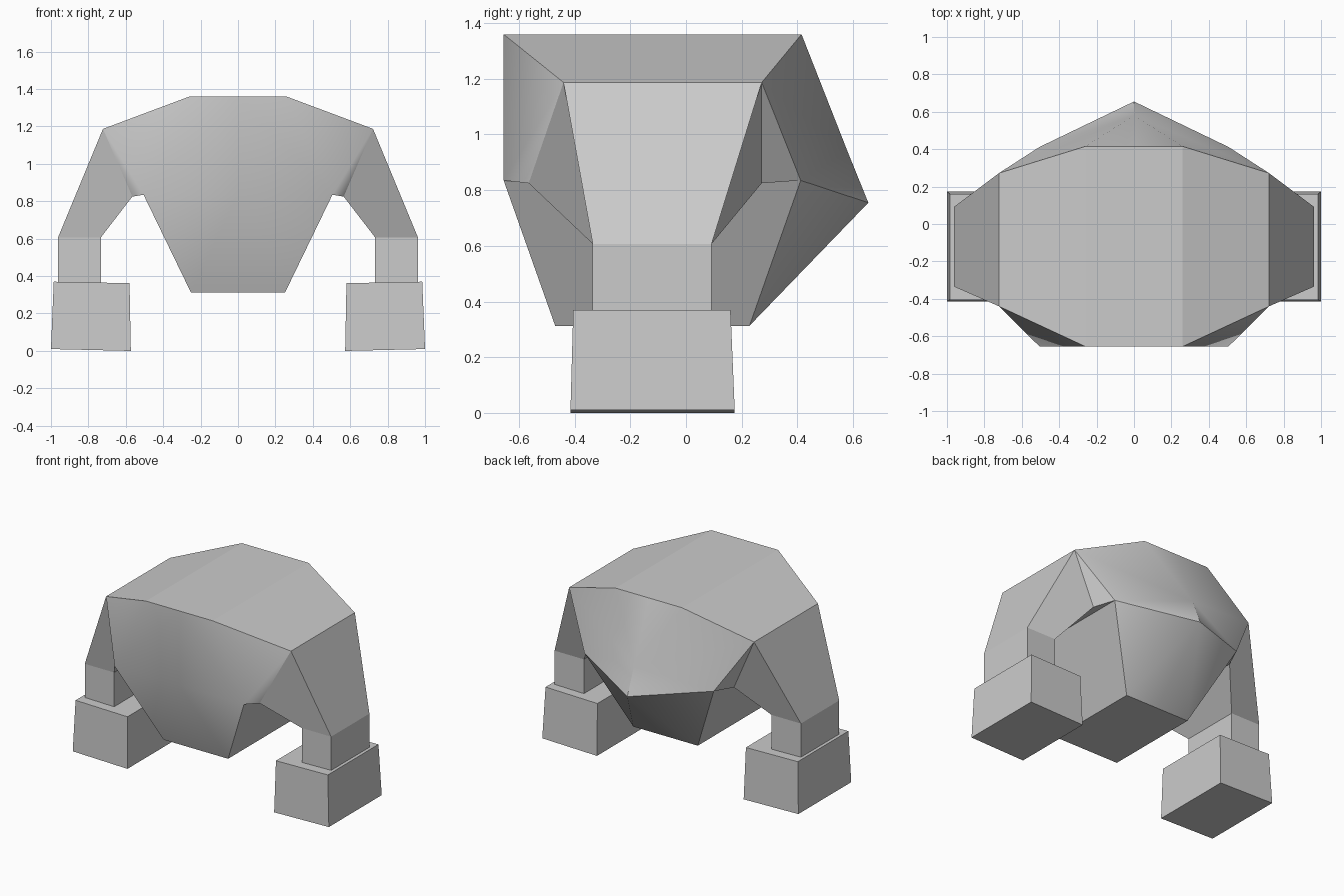
import bpy, bmesh, math

if "Cube" in bpy.data.objects:
    bpy.data.objects.remove(bpy.data.objects["Cube"])

grey = bpy.data.materials.new("plain grey")
grey.diffuse_color = (0.6, 0.6, 0.6, 1)
grey.use_nodes = True
grey.node_tree.nodes["Principled BSDF"].inputs["Base Color"].default_value = grey.diffuse_color


def make_part(name, points, faces):
    """Mesh from named right-hand points; faces given as lists of point names."""
    bm = bmesh.new()
    v = {k: bm.verts.new(p) for k, p in points.items()}
    for f in faces:
        bm.faces.new([v[k] for k in f.split()])
    # mirror the right half to the left, joining along the middle
    geom = bm.verts[:] + bm.faces[:]
    dup = bmesh.ops.duplicate(bm, geom=geom)["geom"]
    for e in dup:
        if isinstance(e, bmesh.types.BMVert):
            e.co.x *= -1
    bmesh.ops.remove_doubles(bm, verts=bm.verts[:], dist=0.001)
    bmesh.ops.recalc_face_normals(bm, faces=bm.faces[:])
    me = bpy.data.meshes.new(name)
    bm.to_mesh(me)
    bm.free()
    me.materials.append(grey)
    ob = bpy.data.objects.new(name, me)
    bpy.context.collection.objects.link(ob)
    return ob


# torso with arms: f = front, b = back, m = on the middle plane
body = make_part("torso_and_arms", {
    "mf_top": (0, -.655, 1.36), "mb_top": (0, .415, 1.36),
    "f_top": (.26, -.655, 1.36), "b_top": (.26, .415, 1.36),
    "f_shoulder": (.722, -.44, 1.187), "b_shoulder": (.722, .272, 1.187),
    "f_waist": (.505, -.655, .835), "b_waist": (.505, .412, .835),
    "f_pit": (.565, -.565, .825), "b_pit": (.565, .272, .825),
    "f_base": (.252, -.47, .313), "b_base": (.252, .228, .313),
    "mf_base": (0, -.47, .313), "mb_base": (0, .228, .313),
    "mf_waist": (0, -.655, .835), "spine": (0, .58, .94), "hump": (0, .655, .755),
    "f_out": (.962, -.335, .607), "b_out": (.962, .092, .607),
    "f_in": (.733, -.335, .607), "b_in": (.733, .092, .607),
    "f_out_low": (.962, -.335, .33), "b_out_low": (.962, .092, .33),
    "f_in_low": (.733, -.335, .33), "b_in_low": (.733, .092, .33),
}, [
    # top
    "mf_top f_top b_top mb_top", "f_top f_shoulder b_shoulder b_top",
    # chest
    "mf_top mf_waist f_waist f_top", "f_top f_waist f_shoulder",
    "f_shoulder f_waist f_pit", "mf_waist mf_base f_base f_waist",
    # back
    "mb_top b_top spine", "b_top b_shoulder spine", "b_shoulder b_waist spine",
    "b_waist hump spine", "b_shoulder b_pit b_waist",
    "hump b_waist b_base", "hump b_base mb_base",
    # flank and underside
    "f_waist b_waist b_pit f_pit", "f_waist f_base b_base b_waist",
    "mf_base mb_base b_base f_base",
    # upper arm
    "f_shoulder f_out b_out b_shoulder", "f_shoulder f_pit f_in f_out",
    "b_shoulder b_out b_in b_pit", "f_pit b_pit b_in f_in",
    # forearm
    "f_out f_out_low b_out_low b_out", "f_in b_in b_in_low f_in_low",
    "f_out f_in f_in_low f_out_low", "b_out b_out_low b_in_low b_in",
    "f_out_low f_in_low b_in_low b_out_low",
])

# rounded chest and back, faceted top and arms
bpy.context.view_layer.objects.active = body
body.select_set(True)
bpy.ops.object.shade_smooth_by_angle(angle=math.radians(35))
for p in body.data.polygons:
    if p.normal.z > 0.8 or abs(p.center.x) > 0.6:
        p.use_smooth = False

# tapered hands resting on the ground
make_part("hands", {
    "a": (.573, -.415, 0), "b": (1, -.415, .01), "c": (1, .175, .01), "d": (.573, .175, 0),
    "e": (.58, -.405, .362), "f": (.985, -.405, .37), "g": (.985, .16, .37), "h": (.58, .16, .362),
}, ["a b c d", "e f g h", "a b f e", "b c g f", "c d h g", "d a e h"])
